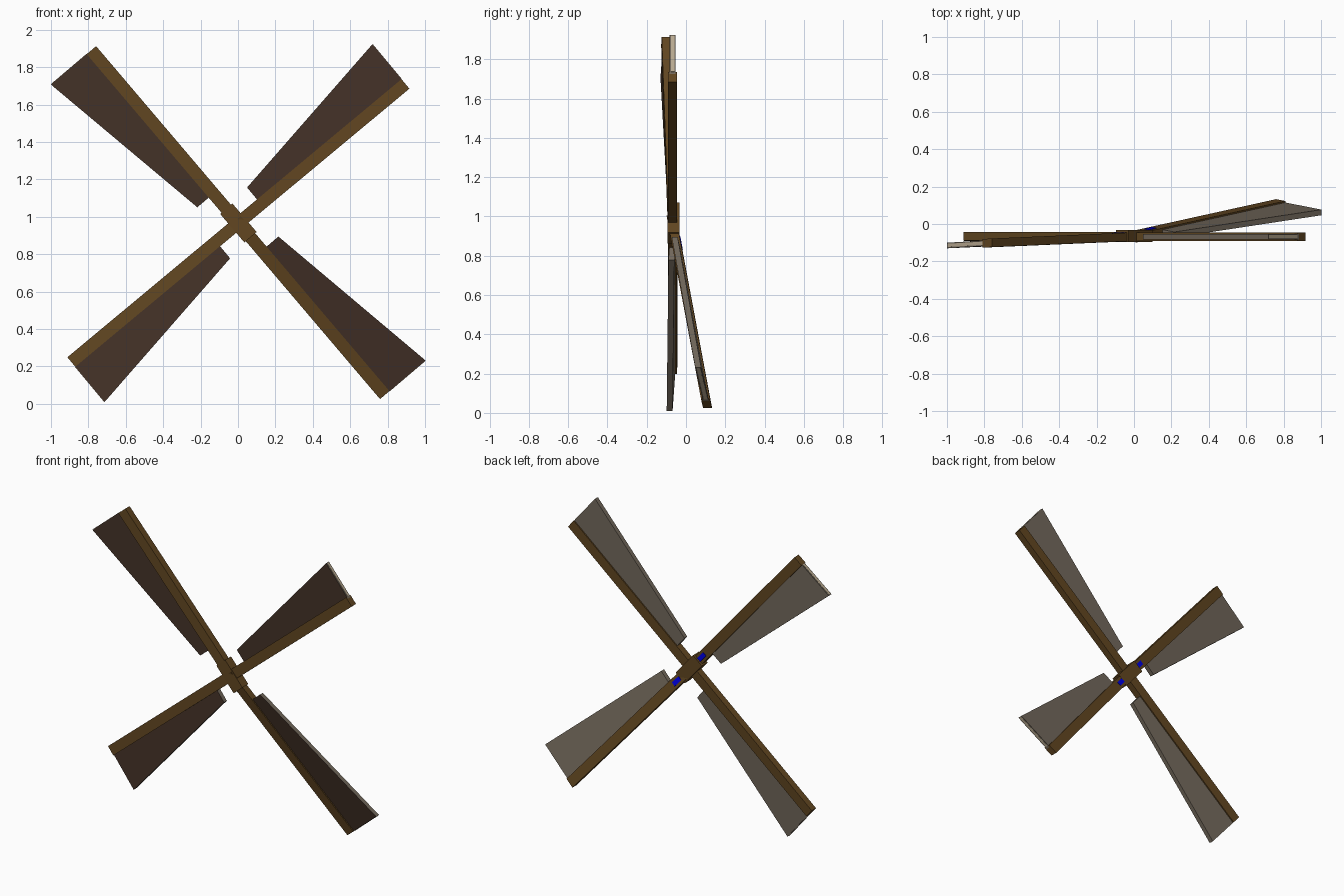
import bpy, bmesh
from mathutils import Vector

if "Cube" in bpy.data.objects:
    bpy.data.objects.remove(bpy.data.objects["Cube"])

def mat(name, rgb):
    m = bpy.data.materials.new(name)
    m.diffuse_color = (*rgb, 1)
    m.use_nodes = True
    m.node_tree.nodes["Principled BSDF"].inputs["Base Color"].default_value = m.diffuse_color
    return m

wood = mat("brown_wood", (0.122, 0.062, 0.015))
dark = mat("dark_sail_front", (0.058, 0.032, 0.021))
grey = mat("grey_sail_back", (0.171, 0.141, 0.107))
pale = mat("pale_sail_edge", (0.485, 0.402, 0.283))
blue = mat("blue_plate", (0.0, 0.0, 0.9))

CENTRE = Vector((0.002, -0.068, 0.967))

def slab(name, arm, s0, s1, t0, t1, d0, d1, mats, taper=None):
    """Box in arm space: s along the arm, t across it, d in depth (sheared by the lean).
    taper = (t0, t1) at the outer end. mats = one, or (front, rest)."""
    (ux, uz), side, lean_s, lean_t = arm
    u = Vector((ux, 0, uz)).normalized()
    v = Vector((-u.z, 0, u.x)) * side
    bm = bmesh.new()
    rows = []
    for d in (d0, d1):
        e0, e1 = taper or (t0, t1)
        rows.append([bm.verts.new(CENTRE + u * s + v * t
                     + Vector((0, d + lean_s * s + lean_t * t, 0)))
                     for s, t in ((s0, t0), (s1, e0), (s1, e1), (s0, t1))])
    front = bm.faces.new(rows[0])
    rest = [bm.faces.new(rows[1])]
    for i in range(4):
        j = (i + 1) % 4
        rest.append(bm.faces.new((rows[0][i], rows[0][j], rows[1][j], rows[1][i])))
    for f in rest:
        f.material_index = len(mats) - 1
    front.material_index = 0
    bmesh.ops.recalc_face_normals(bm, faces=bm.faces[:])
    me = bpy.data.meshes.new(name)
    bm.to_mesh(me)
    bm.free()
    for m in mats:
        me.materials.append(m)
    ob = bpy.data.objects.new(name, me)
    bpy.context.collection.objects.link(ob)

# arm: direction, sail side, lean along, lean across; then length, sail start, sail widths
arms = {
    "upper_left":  (((-0.648, 0.762), 1, -0.028, -0.046), 1.213, 0.206, 0.113, 0.284),
    "upper_right": (((0.769, 0.640), 1, 0.0, 0.0), 1.162, 0.157, 0.116, 0.276),
    "lower_right": (((0.648, -0.762), 1, 0.143, -0.15), 1.208, 0.194, 0.116, 0.286),
    "lower_left":  (((-0.769, -0.640), 1, 0.0, -0.055), 1.162, 0.155, 0.117, 0.278),
}
for key, (arm, length, start, w0, w1) in arms.items():
    # wooden spar
    slab(key + "_spar", arm, -0.02, length, -0.033, 0.033, -0.023, 0.023, [wood])
    # tapered sail, dark in front and grey behind
    slab(key + "_sail", arm, start, length, 0.02, w0, -0.015, 0.015,
         [dark, grey], taper=(0.02, w1))
    # pale strip on the sail's outer edge
    slab(key + "_edge_strip", arm, length - 0.001, length + 0.002, 0.034, w1 - 0.004,
         -0.008, 0.009, [pale])

# hub block along the longer pair of spars
hub_arm = ((-0.648, 0.762), 1, 0.0, 0.0)
slab("hub_block", hub_arm, -0.1, 0.1, -0.043, 0.043, -0.027, 0.036, [wood])

# blue plates on the back beside the hub
for key in ("upper_left", "lower_right"):
    slab(key + "_back_plate", arms[key][0], 0.1, 0.165, -0.015, 0.015, 0.021, 0.026, [blue])
